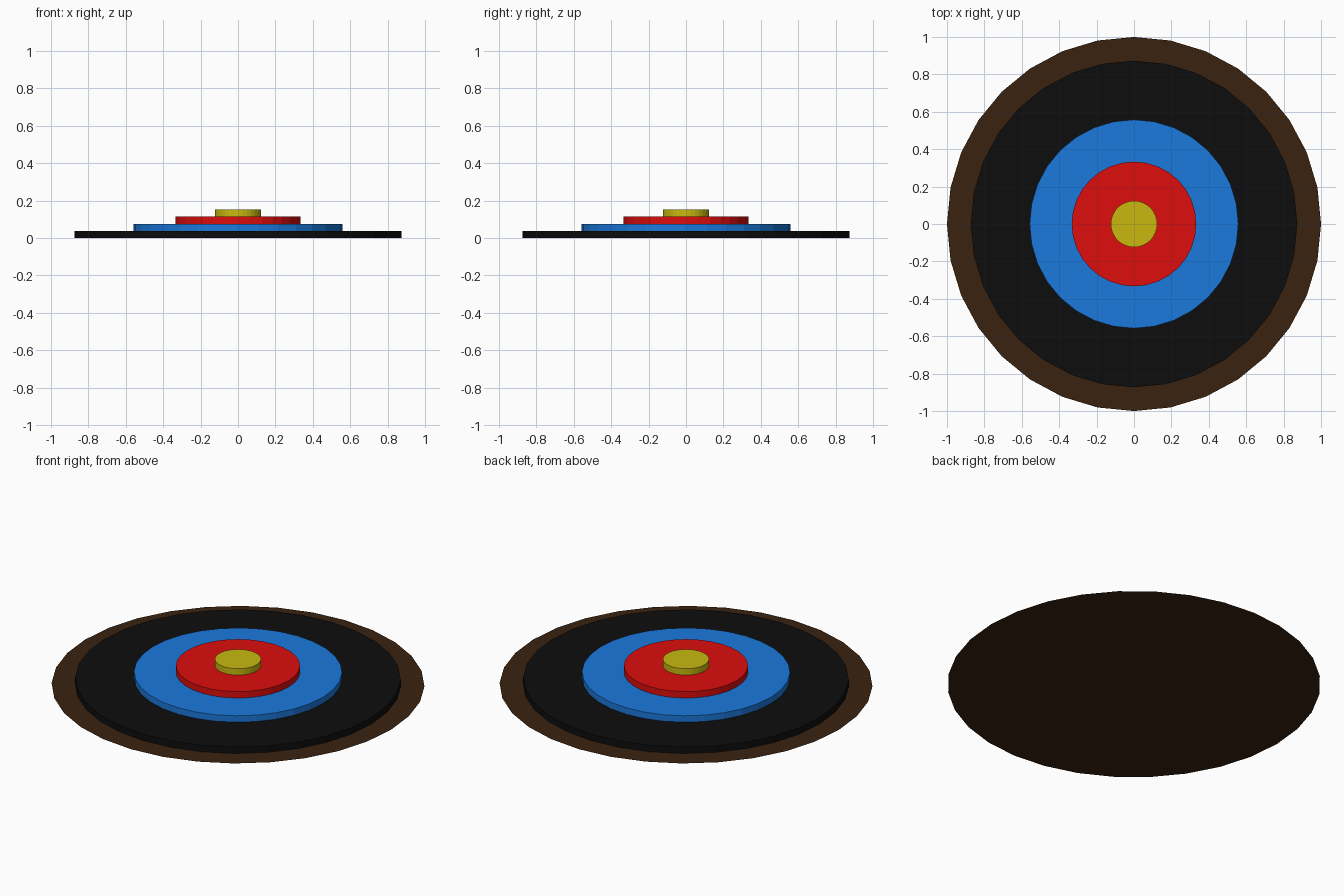
import bpy, bmesh
from mathutils import Vector

if "Cube" in bpy.data.objects:
    bpy.data.objects.remove(bpy.data.objects["Cube"])

SIDES = 32
STEP = 0.038


def make_disc(name, radius, z, height, color):
    """Flat 32-sided disc, raised into an open-bottomed step if height > 0."""
    bm = bmesh.new()
    bmesh.ops.create_circle(bm, cap_ends=True, segments=SIDES, radius=radius)
    bmesh.ops.translate(bm, verts=bm.verts, vec=Vector((0, 0, z)))
    if height:
        cap = bm.faces[:]
        ext = bmesh.ops.extrude_face_region(bm, geom=cap)
        top = [g for g in ext["geom"] if isinstance(g, bmesh.types.BMVert)]
        bmesh.ops.translate(bm, verts=top, vec=Vector((0, 0, height)))
        # The underside rests on the disc below, so it needs no face
        low = [f for f in bm.faces if all(abs(v.co.z - z) < 1e-5 for v in f.verts)]
        bmesh.ops.delete(bm, geom=low, context='FACES_ONLY')
    bm.normal_update()
    if any(f.normal.z < -0.5 for f in bm.faces):
        bmesh.ops.reverse_faces(bm, faces=bm.faces[:])
    mesh = bpy.data.meshes.new(name)
    bm.to_mesh(mesh)
    bm.free()
    mat = bpy.data.materials.new(name + "_paint")
    mat.diffuse_color = (*color, 1)
    mat.use_nodes = True
    mat.node_tree.nodes["Principled BSDF"].inputs["Base Color"].default_value = mat.diffuse_color
    mesh.materials.append(mat)
    obj = bpy.data.objects.new(name, mesh)
    bpy.context.collection.objects.link(obj)


# Flat wooden backing
make_disc("backing", 1.0, 0, 0, (0.042, 0.016, 0.005))

# Target rings stacked upward, largest first
rings = [
    ("black_ring", 0.873, (0.004, 0.004, 0.004)),
    ("blue_ring", 0.558, (0.011, 0.19, 0.72)),
    ("red_ring", 0.333, (0.73, 0.004, 0.004)),
    ("bullseye", 0.124, (0.58, 0.485, 0.005)),
]
for i, (name, radius, color) in enumerate(rings):
    make_disc(name, radius, i * STEP, STEP, color)
